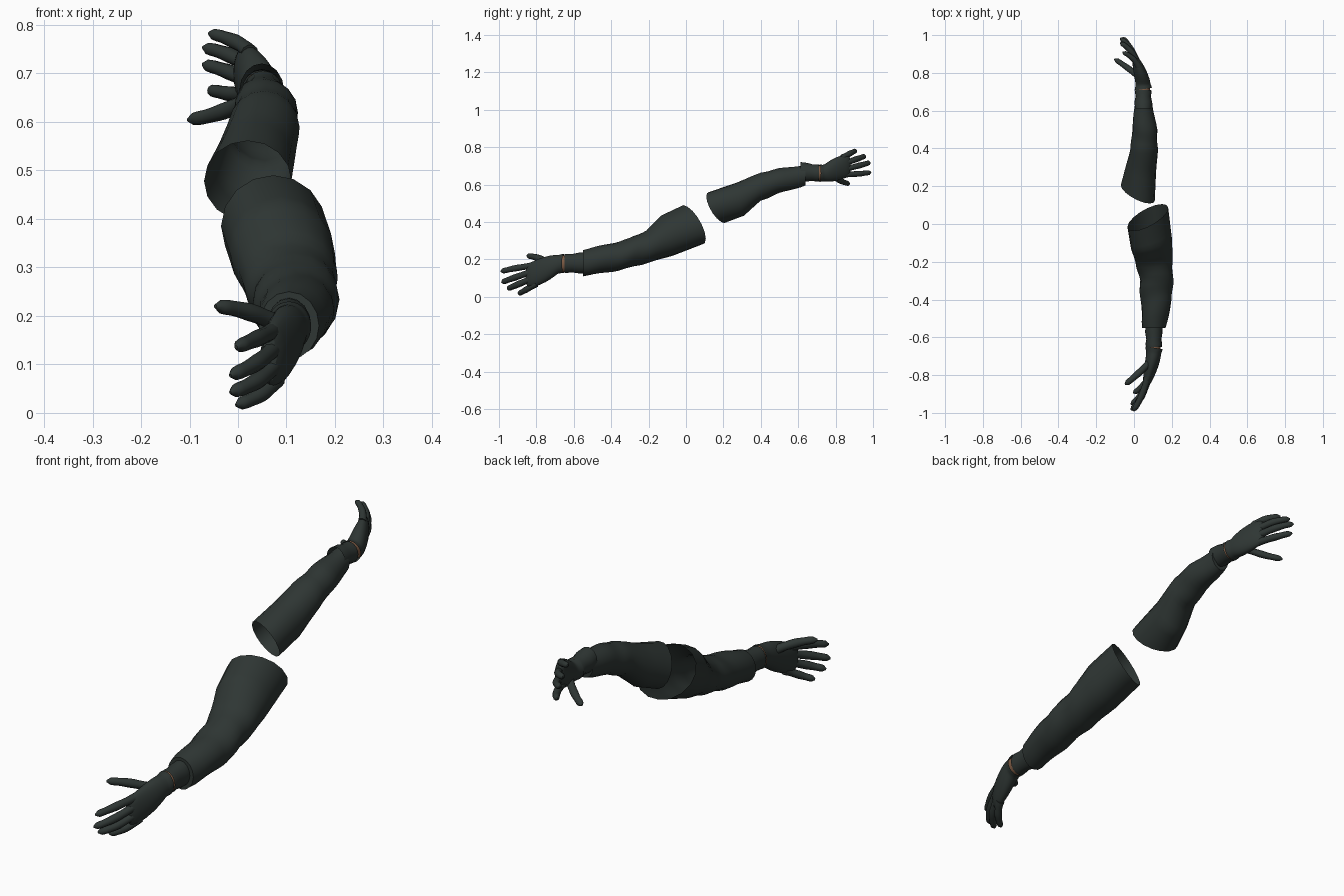
import bpy, bmesh, math
from mathutils import Vector

cube = bpy.data.objects.get("Cube")
if cube:
    bpy.data.objects.remove(cube)


def material(name, rgb):
    m = bpy.data.materials.new(name)
    m.use_nodes = True
    m.diffuse_color = (*rgb, 1)
    bsdf = m.node_tree.nodes["Principled BSDF"]
    bsdf.inputs["Base Color"].default_value = (*rgb, 1)
    bsdf.inputs["Roughness"].default_value = 0.9
    return m


CLOTH = material("dark_green_cloth", (0.028, 0.037, 0.034))
SKIN = material("brown_skin", (0.2, 0.1, 0.055))


def loft(name, rings, mat, caps=(False, False), subdiv=0):
    """Skin a list of point rings into one smooth shaded object."""
    bm = bmesh.new()
    rows = [[bm.verts.new(p) for p in ring] for ring in rings]
    n = len(rows[0])
    for a, b in zip(rows, rows[1:]):
        for i in range(n):
            j = (i + 1) % n
            bm.faces.new((a[i], a[j], b[j], b[i]))
    for row, cap in zip((rows[0], rows[-1]), caps):
        if cap:
            bm.faces.new(row)
    bmesh.ops.recalc_face_normals(bm, faces=bm.faces)
    # open tubes: make sure the faces look away from the axis
    bm.faces.ensure_lookup_table()
    f = bm.faces[0]
    axis = sum((Vector(p) for p in rings[0]), Vector()) / n
    if f.normal.dot(f.calc_center_median() - axis) < 0:
        bmesh.ops.reverse_faces(bm, faces=bm.faces)
    me = bpy.data.meshes.new(name)
    bm.to_mesh(me)
    bm.free()
    ob = bpy.data.objects.new(name, me)
    bpy.context.collection.objects.link(ob)
    me.materials.append(mat)
    if subdiv:
        ob.modifiers.new("smooth", "SUBSURF").levels = subdiv
        ob.modifiers["smooth"].render_levels = subdiv
    bpy.context.view_layer.objects.active = ob
    bpy.ops.object.select_all(action="DESELECT")
    ob.select_set(True)
    bpy.ops.object.shade_smooth_by_angle(angle=math.radians(50))
    return ob


def oval(station, n=16, wrinkle=0.0, phase=0.0):
    """Oval across the arm; the last two values slant it along y."""
    y, cx, cz, rx, rz, sx, sz = station
    ring = []
    for i in range(n):
        a = math.tau * i / n
        k = 1 + wrinkle * math.sin(phase + 2 * math.sin(a + 0.6))
        c, s = math.cos(a), math.sin(a)
        ring.append(Vector((cx + k * rx * c, y + sx * c + sz * s, cz + k * rz * s)))
    return ring


def sleeve(name, stations):
    """Coat sleeve with soft folds below the elbow and a turned-in hem."""
    rings, steps = [], 5
    last = len(stations) - 1
    for k in range(last):
        for i in range(steps):
            t = i / steps
            mix = [p + (q - p) * t for p, q in zip(stations[k], stations[k + 1])]
            fold = 0.04 * min(1, max(0, (k + t - 1.4)))
            rings.append(oval(mix, wrinkle=fold, phase=(k + t) * 4.2))
    hem = list(stations[last])
    rings.append(oval(hem))
    hem[3] *= 0.65
    hem[4] *= 0.7
    rings.append(oval(hem))
    return loft(name, rings, CLOTH)


def tube(name, pts, radius, place):
    """Finger: bent tapering tube with a rounded tip."""
    a, b, c = map(Vector, pts)
    rings, n, steps = [], 10, 12
    for k in range(steps + 1):
        t = k / steps
        p = a * (1 - t) ** 2 + b * 2 * t * (1 - t) + c * t * t
        d = ((b - a) * (1 - t) + (c - b) * t).normalized()
        u = d.cross(Vector((0, 0, 1))).normalized()
        v = u.cross(d)
        r = radius * (1.08 - 0.2 * t + 0.05 * math.cos(t * math.tau * 2))
        if t > 0.84:
            r *= math.sqrt(max(0.06, 1 - ((t - 0.84) / 0.16) ** 2))
        rings.append([place(p + r * (u * math.cos(math.tau * i / n) + v * math.sin(math.tau * i / n)))
                      for i in range(n)])
    loft(name, rings, CLOTH, (True, True))


PALM = [
    (-.655, .105, .178, .047, .053, -.008, 0),
    (-.675, .105, .176, .043, .051, -.006, 0),
    (-.685, .104, .174, .040, .050, 0, 0),
    (-.72, .100, .160, .041, .066, 0, 0),
    (-.78, .086, .134, .035, .074, 0, 0),
    (-.83, .072, .117, .026, .070, 0, 0),
    (-.86, .062, .112, .017, .058, 0, 0),
]
FINGERS = {
    "thumb": ([(.085, -.73, .18), (.03, -.79, .215), (-.047, -.85, .22)], .018),
    "index_finger": ([(.072, -.81, .168), (.045, -.92, .155), (-.004, -.99, .135)], .017),
    "middle_finger": ([(.074, -.82, .135), (.047, -.93, .1), (-.016, -.985, .077)], .017),
    "ring_finger": ([(.075, -.82, .1), (.05, -.91, .062), (-.016, -.955, .042)], .017),
    "little_finger": ([(.08, -.8, .07), (.058, -.86, .035), (-.004, -.895, .016)], .016),
}


def hand(prefix, place):
    def part(name, stations, mat, caps, subdiv=0):
        rings = [[place(p) for p in oval(s)] for s in stations]
        loft(prefix + name, rings, mat, caps, subdiv)

    # undersleeve, strip of bare wrist, then the glove
    part("undersleeve", [(-.53, .105, .182, .044, .056, 0, 0),
                         (-.575, .105, .181, .046, .055, 0, 0),
                         (-.61, .105, .18, .040, .049, 0, 0),
                         (-.635, .105, .179, .044, .051, 0, 0),
                         (-.65, .105, .178, .042, .050, 0, 0)], CLOTH, (False, False))
    part("wrist", [(-.62, .105, .178, .037, .045, 0, 0),
                   (-.69, .105, .175, .036, .044, 0, 0)], SKIN, (True, True))
    part("glove_palm", PALM, CLOTH, (False, True), 1)
    for name, (pts, r) in FINGERS.items():
        tube(prefix + name, pts, r, place)


# Front arm, reaching to -y with the thumb up
sleeve("front_sleeve", [
    (.035, .073, .385, .108, .105, .05, -.05),
    (-.1, .092, .328, .108, .108, .03, -.03),
    (-.2, .108, .272, .097, .085, .01, -.01),
    (-.3, .118, .234, .088, .079, 0, 0),
    (-.4, .118, .210, .083, .076, 0, 0),
    (-.55, .105, .180, .062, .070, 0, 0),
])
hand("front_", lambda p: p)

# Back arm, reaching to +y with the thumb down
sleeve("back_sleeve", [
    (.165, .020, .478, .090, .083, -.04, -.04),
    (.29, .036, .522, .081, .088, -.01, -.02),
    (.4, .055, .590, .072, .075, 0, 0),
    (.5, .055, .620, .066, .066, 0, 0),
    (.64, .052, .651, .045, .055, 0, 0),
])


def to_back(p):
    reach = -p.y - .65
    return Vector((p.x - .056, .71 + .82 * reach, .66 - .9 * (p.z - .18) - .1 * reach))


hand("back_", to_back)
